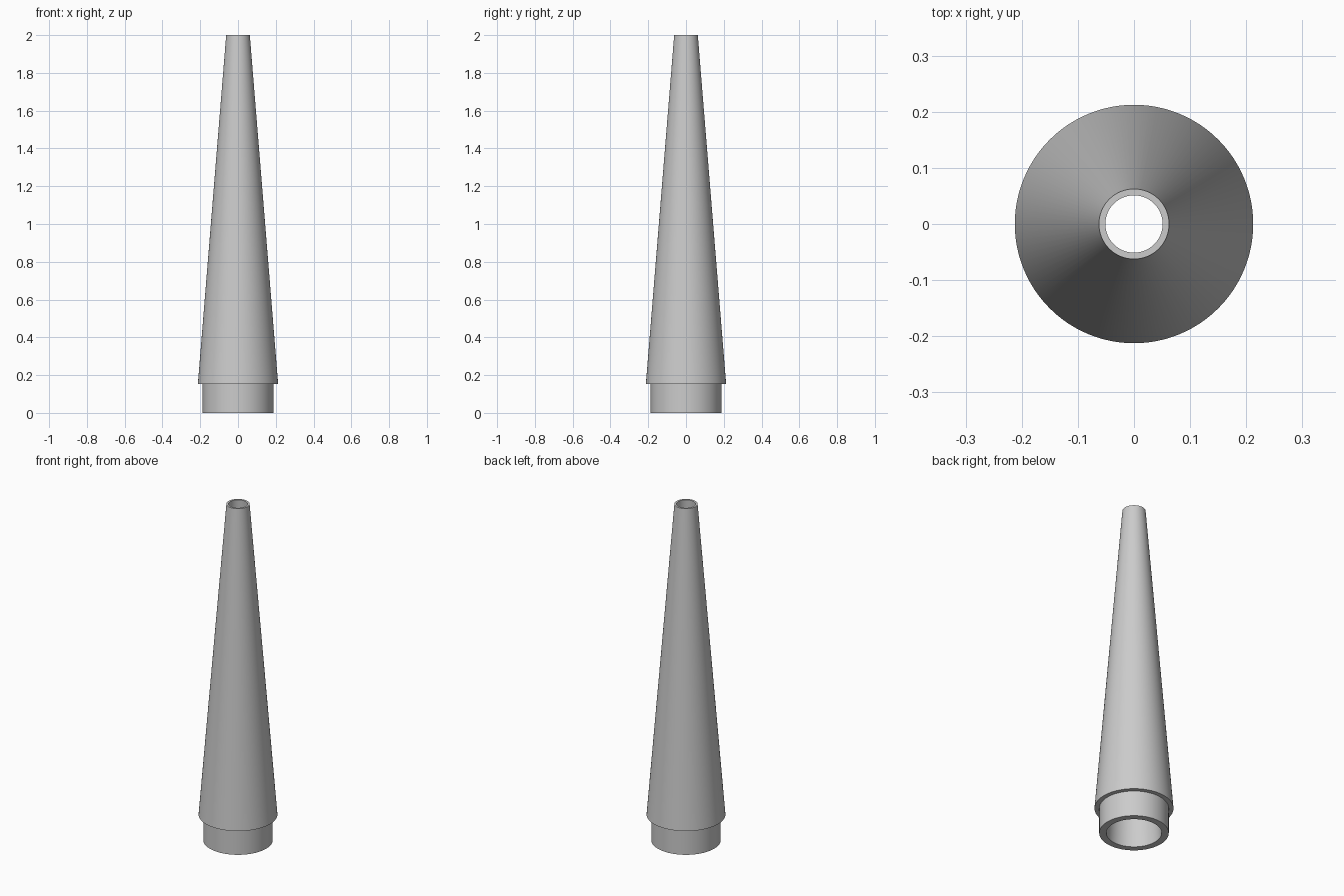
import bpy, bmesh, math

if "Cube" in bpy.data.objects:
    bpy.data.objects.remove(bpy.data.objects["Cube"])

SEG = 96

# single flat grey
grey = bpy.data.materials.new("light_grey")
grey.diffuse_color = (0.6, 0.6, 0.6, 1)
grey.use_nodes = True
grey.node_tree.nodes["Principled BSDF"].inputs["Base Color"].default_value = grey.diffuse_color

# closed wall cross-section (radius, height): collar, step, tapered tube, bore
profile = [(0.149, 0), (0.187, 0), (0.187, 0.153), (0.2125, 0.153),
           (0.0625, 2.0), (0.051, 2.0)]

# hollow tapered nozzle, lathed around z
bm = bmesh.new()
rings = []
for i in range(SEG):
    a = 2 * math.pi * i / SEG
    rings.append([bm.verts.new((r * math.cos(a), r * math.sin(a), z)) for r, z in profile])
n = len(profile)
for i in range(SEG):
    p, q = rings[i], rings[(i + 1) % SEG]
    for j in range(n):
        k = (j + 1) % n
        bm.faces.new((p[j], q[j], q[k], p[k]))
bmesh.ops.recalc_face_normals(bm, faces=bm.faces)
me = bpy.data.meshes.new("tapered_nozzle")
bm.to_mesh(me)
bm.free()
me.materials.append(grey)
ob = bpy.data.objects.new("tapered_nozzle", me)
bpy.context.collection.objects.link(ob)

# smooth sides, sharp rims
bpy.context.view_layer.objects.active = ob
ob.select_set(True)
bpy.ops.object.shade_smooth_by_angle(angle=math.radians(30))
